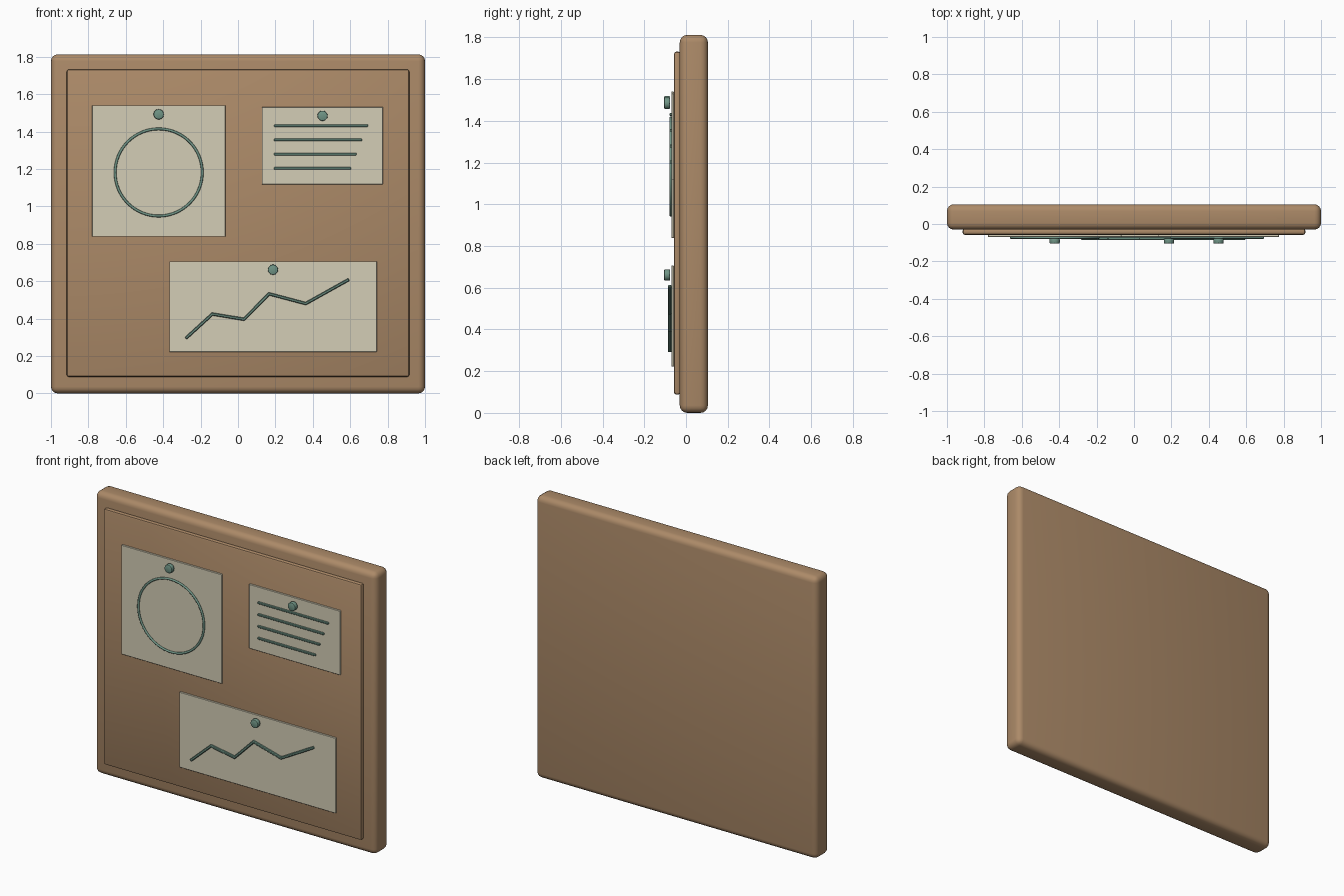
import bpy, math
from mathutils import Vector

if "Cube" in bpy.data.objects:
    bpy.data.objects.remove(bpy.data.objects["Cube"])


def srgb(r, g, b):
    f = lambda c: c / 12.92 if c <= 0.04045 else ((c + 0.055) / 1.055) ** 2.4
    return (f(r / 255), f(g / 255), f(b / 255), 1)


def material(name, col):
    m = bpy.data.materials.new(name)
    m.diffuse_color = col
    m.use_nodes = True
    m.node_tree.nodes["Principled BSDF"].inputs["Base Color"].default_value = m.diffuse_color
    return m


CORK = material("cork_brown", srgb(172, 138, 104))
PAPER = material("cream_paper", srgb(211, 205, 182))
GREEN = material("sage_green", srgb(112, 149, 134))


def finish(o, name, mat, bevel=0, segments=3):
    o.name = name
    o.data.materials.append(mat)
    if bevel:
        bpy.ops.object.transform_apply(location=False, rotation=True, scale=True)
        b = o.modifiers.new("round", "BEVEL")
        b.width, b.segments = bevel, segments
        b.limit_method = "ANGLE"
        bpy.ops.object.modifier_apply(modifier="round")
        bpy.ops.object.shade_smooth_by_angle(angle=math.radians(35))
    return o


def box(name, mat, x0, x1, y0, y1, z0, z1, bevel=0, segments=3):
    bpy.ops.mesh.primitive_cube_add(
        size=1, location=((x0 + x1) / 2, (y0 + y1) / 2, (z0 + z1) / 2))
    o = bpy.context.object
    o.scale = (x1 - x0, y1 - y0, z1 - z0)
    return finish(o, name, mat, bevel, segments)


# Backing board and raised panel
box("board", CORK, -1, 1, -0.03, 0.105, 0, 1.812, 0.036, 4)
box("raised_panel", CORK, -0.916, 0.916, -0.058, -0.025, 0.088, 1.732, 0.012, 2)

# Pinned sheets with their pins
sheets = [("circle", -0.78, -0.067, 0.838, 1.54, (-0.424, 1.492)),
          ("note", 0.127, 0.775, 1.118, 1.531, (0.452, 1.484)),
          ("graph", -0.367, 0.743, 0.222, 0.706, (0.187, 0.661))]
for n, x0, x1, z0, z1, (px, pz) in sheets:
    box(n + "_sheet", PAPER, x0, x1, -0.07, -0.058, z0, z1, 0.002, 1)
    bpy.ops.mesh.primitive_cylinder_add(
        vertices=12, radius=0.028, depth=0.029, location=(px, -0.0905, pz),
        rotation=(math.pi / 2, 0, 0))
    finish(bpy.context.object, n + "_pin", GREEN, 0.006, 2)

# Drawn ring
bpy.ops.mesh.primitive_torus_add(
    major_radius=0.233, minor_radius=0.007, major_segments=64, minor_segments=8,
    location=(-0.424, -0.073, 1.181), rotation=(math.pi / 2, 0, 0))
finish(bpy.context.object, "ring_drawing", GREEN)
bpy.ops.object.shade_smooth()

# Text lines, each a little shorter than the one above
for i, end in enumerate((0.695, 0.663, 0.634, 0.604)):
    z = 1.431 - i * 0.076
    box("note_line", GREEN, 0.193, end, -0.079, -0.066, z - 0.007, z + 0.007, 0.003, 1)

# Zigzag chart line as a square-section tube
pts = [(-0.275, 0.298), (-0.137, 0.424), (0.032, 0.396),
       (0.166, 0.532), (0.362, 0.48), (0.588, 0.606)]
for a, b in zip(pts, pts[1:]):
    d = Vector((b[0] - a[0], 0, b[1] - a[1]))
    bpy.ops.mesh.primitive_cube_add(
        size=1, location=((a[0] + b[0]) / 2, -0.078, (a[1] + b[1]) / 2),
        rotation=(0, -math.atan2(d.z, d.x), 0))
    o = bpy.context.object
    o.scale = (d.length + 0.012, 0.017, 0.016)
    finish(o, "chart_segment", GREEN, 0.004, 1)
